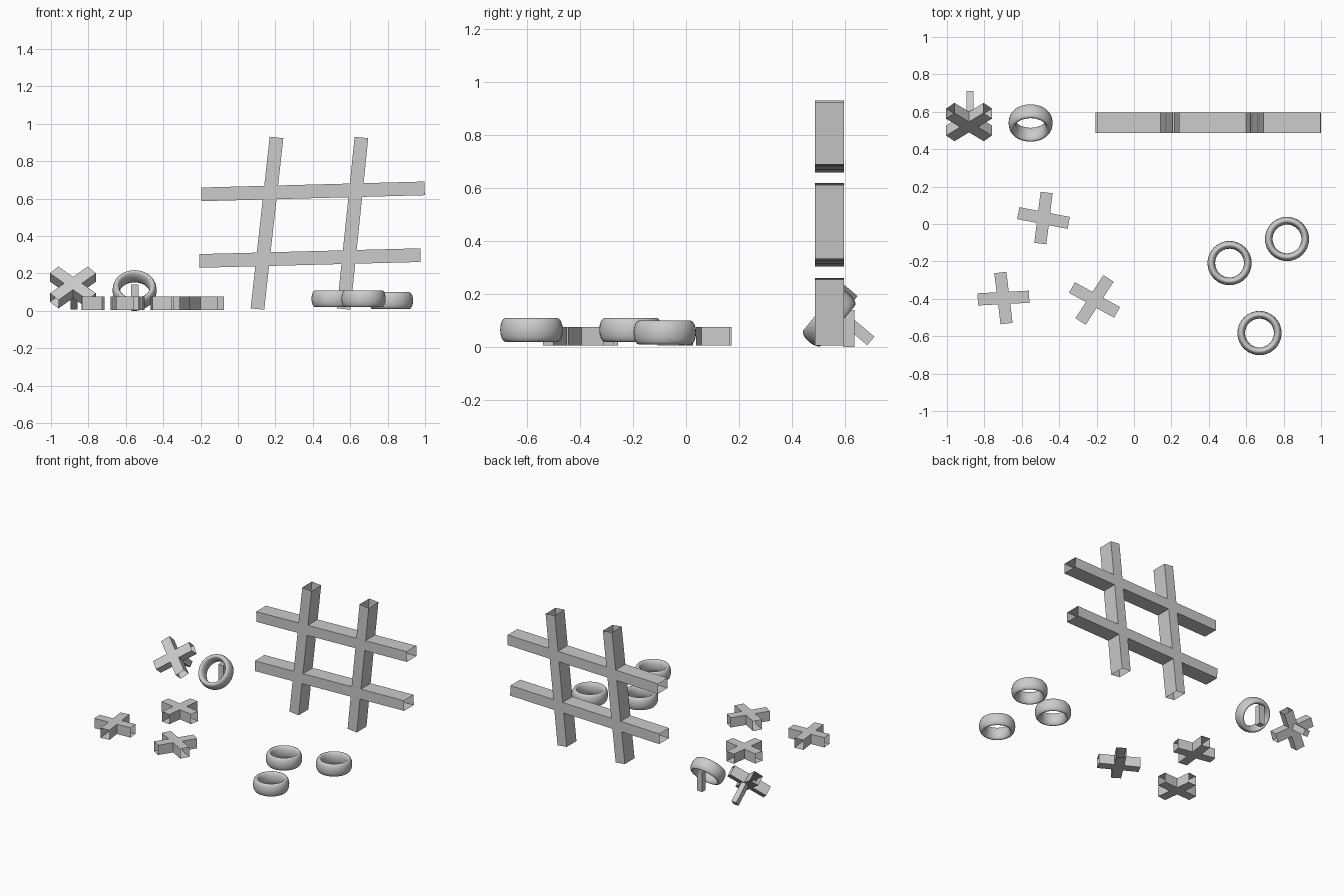
import bpy, bmesh
from math import radians, cos, sin
from mathutils import Matrix, Vector
from mathutils.geometry import intersect_line_line_2d, intersect_line_line

if "Cube" in bpy.data.objects:
    bpy.data.objects.remove(bpy.data.objects["Cube"])


def edge_lines(bar, width):
    # the two long edges of a straight bar
    a, b = Vector(bar[:2]), Vector(bar[2:])
    d = (b - a).normalized()
    n = Vector((-d.y, d.x)) * width / 2
    return (a - n, b - n), (a + n, b + n)


def cross_point(p, q):
    r = intersect_line_line(p[0].to_3d(), p[1].to_3d(), q[0].to_3d(), q[1].to_3d())
    return r[0].to_2d()


def lattice(name, bars_a, bars_b, width, depth, matrix):
    # crossing open-ended square tubes merged into one shell
    bm = bmesh.new()
    h = depth / 2

    def quad(pts):
        bm.faces.new([bm.verts.new(p) for p in pts])

    for own, other, caps in ((bars_a, bars_b, True), (bars_b, bars_a, False)):
        for bar in own:
            lo, hi = edge_lines(bar, width)
            d = (lo[1] - lo[0]).normalized()
            rows = []
            for e in (lo, hi):
                pts = [e[0], e[1]]
                for ob in other:
                    pts += [cross_point(e, oe) for oe in edge_lines(ob, width)]
                rows.append(sorted(pts, key=lambda p: p.dot(d)))
            for i in range(len(rows[0]) - 1):
                crossing = i % 2 == 1
                if crossing and not caps:
                    continue
                a, b, c, e = rows[0][i], rows[0][i + 1], rows[1][i + 1], rows[1][i]
                quad([(p.x, p.y, h) for p in (a, b, c, e)])
                quad([(p.x, p.y, -h) for p in (e, c, b, a)])
                if not crossing:
                    for p, q in ((a, b), (c, e)):
                        quad([(p.x, p.y, -h), (q.x, q.y, -h), (q.x, q.y, h), (p.x, p.y, h)])
    bmesh.ops.remove_doubles(bm, verts=bm.verts, dist=1e-4)
    me = bpy.data.meshes.new(name)
    bm.to_mesh(me)
    bm.free()
    ob = bpy.data.objects.new(name, me)
    bpy.context.collection.objects.link(ob)
    ob.matrix_world = matrix
    return ob


def arm(angle, half=0.1375):
    c, s = cos(radians(angle)) * half, sin(radians(angle)) * half
    return (-c, -s, c, s)


def cross_piece(name, loc, angle, tilt=0):
    m = Matrix.Translation(loc) @ Matrix.Rotation(radians(tilt), 4, 'X')
    return lattice(name, [arm(angle)], [arm(angle + 94)], 0.065, 0.07, m)


def ring_piece(name, loc, tilt=0):
    bpy.ops.mesh.primitive_torus_add(major_radius=0.0975, minor_radius=0.0205,
                                     major_segments=40, minor_segments=16,
                                     location=loc, rotation=(radians(tilt), 0, 0))
    ob = bpy.context.object
    ob.name = name
    ob.scale.z = 2.2
    bpy.ops.object.shade_smooth()


def block(name, size, matrix):
    bpy.ops.mesh.primitive_cube_add(size=1)
    ob = bpy.context.object
    ob.name = name
    ob.matrix_world = matrix @ Matrix.Diagonal((*size, 1))


# upright game grid
lattice("game_grid",
        [(0.104, 0.01, 0.206, 0.927), (0.565, 0.01, 0.66, 0.927)],
        [(-0.195, 0.623, 0.998, 0.655), (-0.206, 0.267, 0.976, 0.298)],
        0.073, 0.11,
        Matrix.Translation((0, 0.541, 0)) @ Matrix.Rotation(radians(90), 4, 'X'))

# cross pieces lying flat
for i, (x, y, a) in enumerate(((-0.484, 0.032, -11), (-0.698, -0.396, 3), (-0.211, -0.406, 57))):
    cross_piece(f"flat_cross_{i + 1}", (x, y, 0.041), a)

# ring pieces lying flat
for i, (x, y, z) in enumerate(((0.511, -0.209, 0.065), (0.818, -0.08, 0.055), (0.671, -0.583, 0.065))):
    ring_piece(f"flat_ring_{i + 1}", (x, y, z))

# leaning cross with its prop
cross_piece("leaning_cross", (-0.882, 0.545, 0.125), 43, 50)
block("cross_prop", (0.038, 0.042, 0.15),
      Matrix.Translation((-0.877, 0.545, 0.125)) @ Matrix.Rotation(radians(50), 4, 'X')
      @ Matrix.Translation((0, 0.02, -0.107)))

# leaning ring with its upright post
ring_piece("leaning_ring", (-0.553, 0.54, 0.11), 50)
block("ring_post", (0.04, 0.04, 0.14), Matrix.Translation((-0.553, 0.615, 0.07)))
